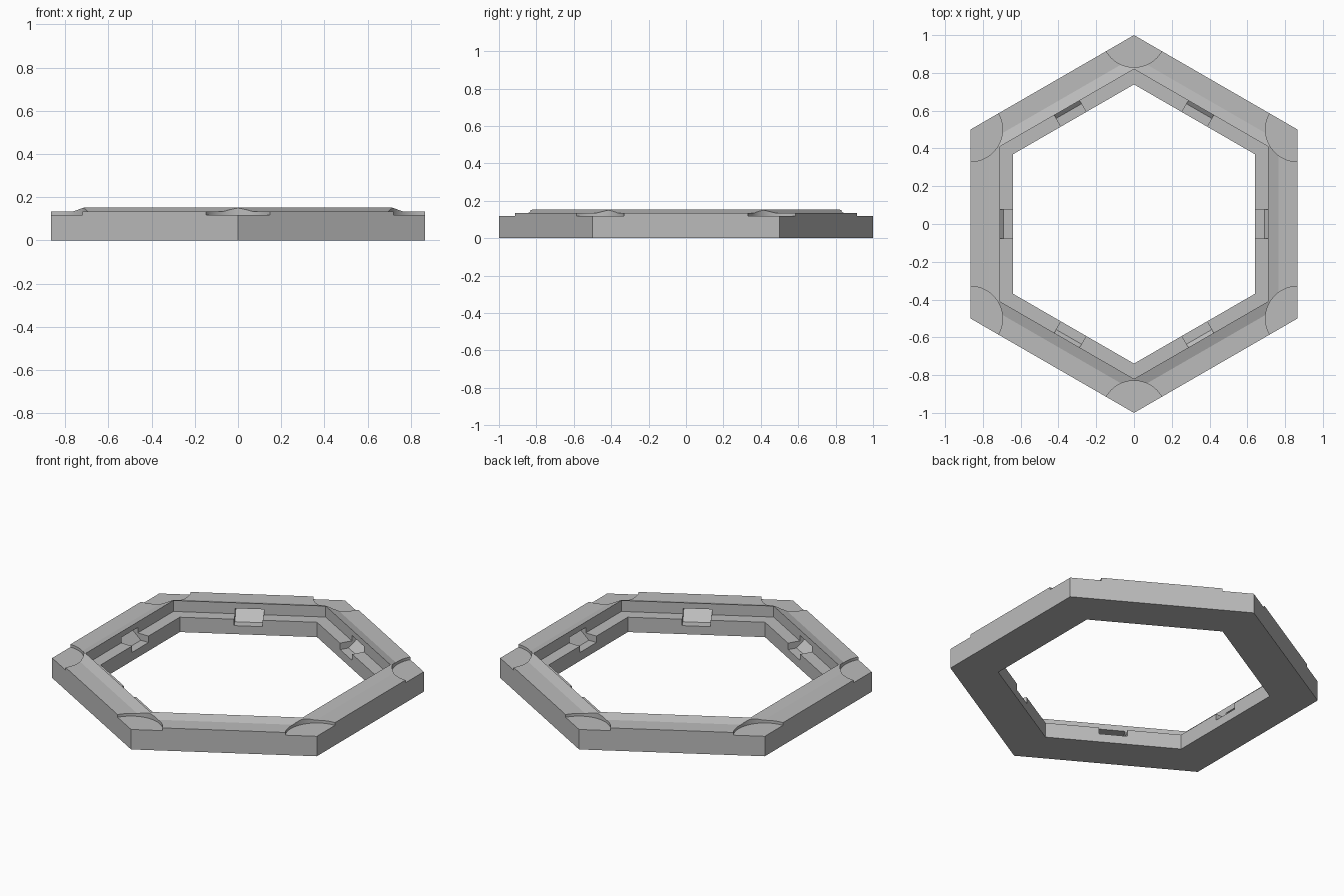
import bpy, bmesh, math
from mathutils import Matrix, Vector

cube = bpy.data.objects.get("Cube")
if cube:
    bpy.data.objects.remove(cube)

grey = bpy.data.materials.new("plain_grey")
grey.use_nodes = True
colour = (0.5, 0.5, 0.5, 1)
grey.diffuse_color = colour
grey.node_tree.nodes["Principled BSDF"].inputs["Base Color"].default_value = colour

COS30 = math.cos(math.pi / 6)


def make_object(name, bm):
    bmesh.ops.recalc_face_normals(bm, faces=bm.faces)
    mesh = bpy.data.meshes.new(name)
    bm.to_mesh(mesh)
    bm.free()
    mesh.materials.append(grey)
    obj = bpy.data.objects.new(name, mesh)
    bpy.context.collection.objects.link(obj)
    return obj


# Hexagonal frame: cross-section (distance to flat side, height) swept round six corners
section = [(0.866, 0), (0.866, 0.134), (0.765, 0.134), (0.71, 0.153),
           (0.71, 0.088), (0.64, 0.088), (0.64, 0)]
bm = bmesh.new()
rings = []
for i in range(6):
    a = math.radians(90 + 60 * i)
    rings.append([bm.verts.new((r / COS30 * math.cos(a), r / COS30 * math.sin(a), z))
                  for r, z in section])
for i in range(6):
    a, b = rings[i], rings[(i + 1) % 6]
    for j in range(len(section)):
        k = (j + 1) % len(section)
        bm.faces.new((a[j], b[j], b[k], a[k]))
frame = make_object("hexagonal_frame", bm)

# Round recesses at the corners and slots in the middle of each inner side
bm = bmesh.new()
slot = [(0.60, 0.05), (0.69, 0.05), (0.77, 0.12), (0.60, 0.12)]
for i in range(6):
    turn = Matrix.Rotation(math.radians(60 * i), 4, 'Z')
    bmesh.ops.create_cone(bm, cap_ends=True, segments=64, radius1=0.17, radius2=0.17,
                          depth=0.2, matrix=turn @ Matrix.Translation((0, 1, 0.218)))
    ends = [[bm.verts.new(turn @ Vector((x, y, z))) for x, z in slot]
            for y in (-0.077, 0.077)]
    bm.faces.new(ends[0])
    bm.faces.new(ends[1][::-1])
    for j in range(4):
        k = (j + 1) % 4
        bm.faces.new((ends[0][j], ends[1][j], ends[1][k], ends[0][k]))
cutter = make_object("recess_cutter", bm)
cutter.hide_render = True

# Cut the recesses, then discard the cutter
cut = frame.modifiers.new("recesses", 'BOOLEAN')
cut.operation = 'DIFFERENCE'
cut.solver = 'EXACT'
cut.object = cutter
bpy.ops.object.select_all(action='DESELECT')
bpy.context.view_layer.objects.active = frame
frame.select_set(True)
bpy.ops.object.modifier_apply(modifier=cut.name)
bpy.data.objects.remove(cutter)
bpy.ops.object.shade_smooth_by_angle(angle=math.radians(15))
